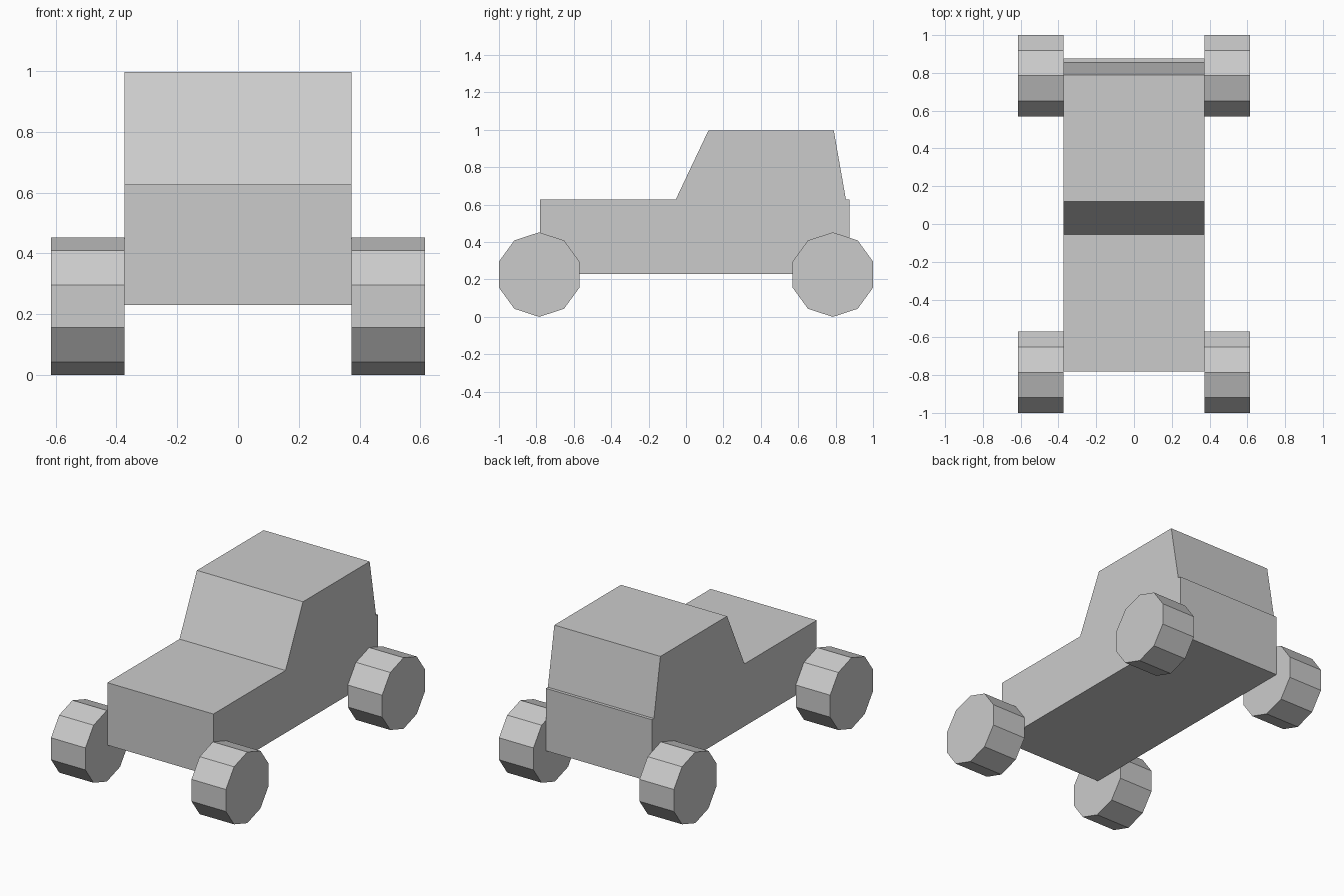
import bpy
import bmesh
from math import cos, sin, radians

if "Cube" in bpy.data.objects:
    bpy.data.objects.remove(bpy.data.objects["Cube"])


def extrude_x(name, profile, x0, x1):
    """Solid made by sweeping a (y, z) profile from x0 to x1."""
    bm = bmesh.new()
    face = bm.faces.new([bm.verts.new((x0, y, z)) for y, z in profile])
    swept = bmesh.ops.extrude_face_region(bm, geom=[face], use_keep_orig=True)
    verts = [g for g in swept["geom"] if isinstance(g, bmesh.types.BMVert)]
    bmesh.ops.translate(bm, verts=verts, vec=(x1 - x0, 0, 0))
    bmesh.ops.recalc_face_normals(bm, faces=bm.faces)
    mesh = bpy.data.meshes.new(name)
    bm.to_mesh(mesh)
    bm.free()
    obj = bpy.data.objects.new(name, mesh)
    bpy.context.collection.objects.link(obj)
    return obj


HALF_WIDTH = 0.373
WHEEL_OUT = 0.615
WHEEL_R = 0.226
AXLE_Y = 0.785
DECK_Z = 0.627

# Lower body
extrude_x("body", [(-0.78, 0.23), (0.875, 0.23), (0.875, DECK_Z), (-0.78, DECK_Z)],
          -HALF_WIDTH, HALF_WIDTH)

# Cabin with sloped windscreen and rear
extrude_x("cabin", [(-0.055, DECK_Z), (0.855, DECK_Z), (0.79, 0.997), (0.12, 0.997)],
          -HALF_WIDTH, HALF_WIDTH)

# Four ten-sided wheels, a corner pointing straight up
for end, y in (("front", -AXLE_Y), ("rear", AXLE_Y)):
    ring = [(y + WHEEL_R * cos(radians(90 + 36 * i)),
             WHEEL_R + WHEEL_R * sin(radians(90 + 36 * i))) for i in range(10)]
    for side, s in (("left", -1), ("right", 1)):
        extrude_x(f"{end}_{side}_wheel", ring, s * HALF_WIDTH, s * WHEEL_OUT)
